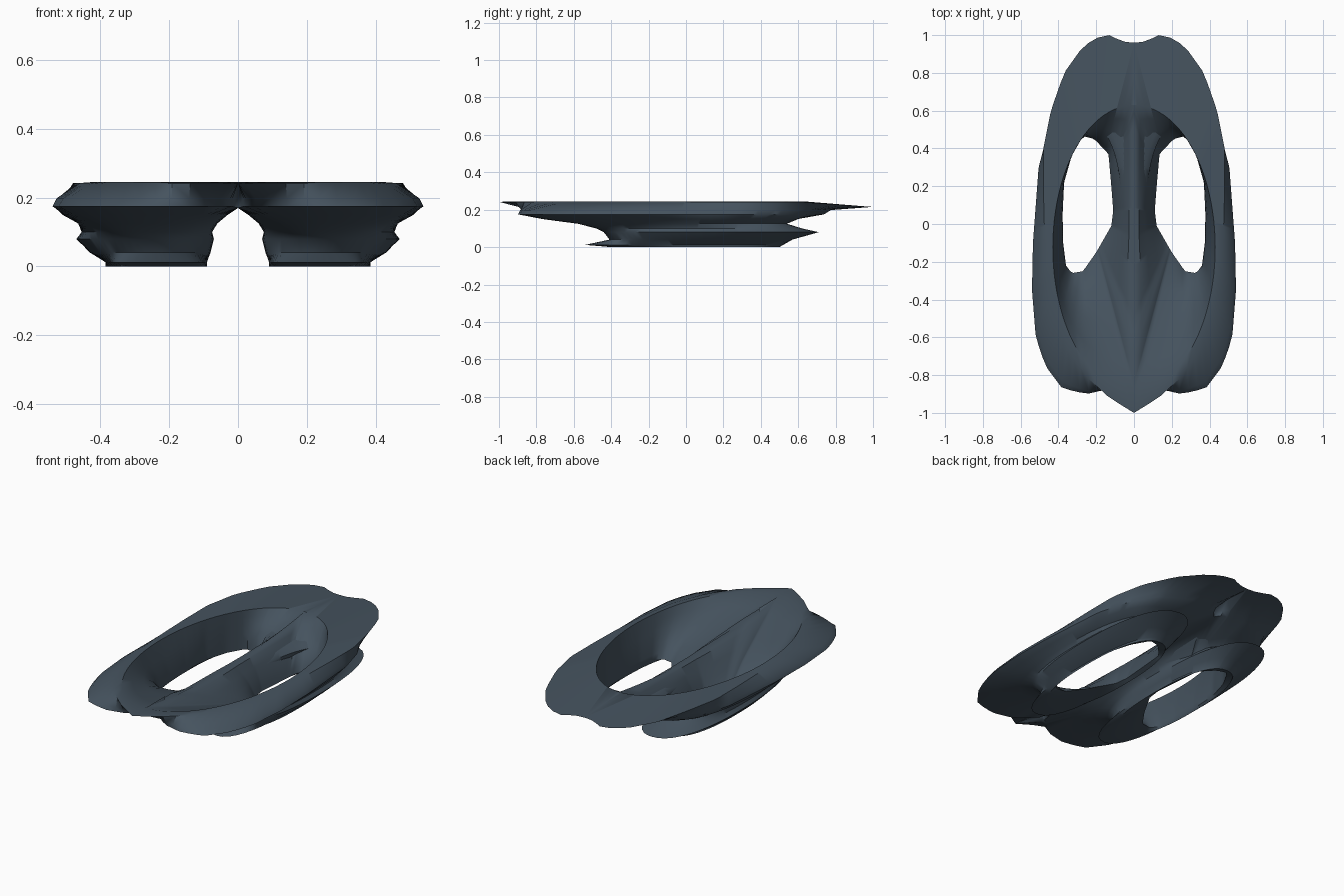
import bpy, bmesh, math

if "Cube" in bpy.data.objects:
    bpy.data.objects.remove(bpy.data.objects["Cube"])

CX, CY = 0.24, 0.05          # middle of the right-hand opening

slate = bpy.data.materials.new("dark_slate")
slate.diffuse_color = (0.06, 0.086, 0.113, 1)
slate.use_nodes = True
slate.node_tree.nodes["Principled BSDF"].inputs["Base Color"].default_value = slate.diffuse_color

# Rays around the opening, with extra ones through the outline's tips
angles = [2 * math.pi * i / 120 for i in range(120)]
for x, y in ((0, -1.0), (0, 0.96), (0.13, 1.0), (0, 0.63), (0, -0.88)):
    angles.append(math.atan2(y - CY, x - CX) % (2 * math.pi))
angles.sort()


def cast(poly):
    """Resample a closed outline along the shared rays."""
    out = []
    for a in angles:
        dx, dy = math.cos(a), math.sin(a)
        best = 0
        for (x1, y1), (x2, y2) in zip(poly, poly[1:] + poly[:1]):
            ex, ey = x2 - x1, y2 - y1
            d = dx * ey - dy * ex
            if abs(d) < 1e-9:
                continue
            t = ((x1 - CX) * ey - (y1 - CY) * ex) / d
            s = ((x1 - CX) * dy - (y1 - CY) * dx) / d
            if t > 0 and -1e-6 <= s <= 1 + 1e-6:
                best = max(best, t)
        x = CX + dx * best
        out.append((0.0 if x < 1e-4 else x, CY + dy * best))
    return out


def oval(x0, x1, y0, y1, power=0.85):
    """Ellipse with slightly squared corners."""
    pts = []
    for k in range(64):
        c, s = math.cos(k * math.pi / 32), math.sin(k * math.pi / 32)
        pts.append(((x0 + x1) / 2 + (x1 - x0) / 2 * math.copysign(abs(c) ** power, c),
                    (y0 + y1) / 2 + (y1 - y0) / 2 * math.copysign(abs(s) ** power, s)))
    return pts


def level(pts, z):
    return [(x, y, z) for x, y in pts]


def funnel(a, b, t, z):
    """Ring between opening and rim, a little steeper towards the back."""
    out = []
    for p, q in zip(a, b):
        k = t * (1 - 0.35 * (1 - t) * min(1, max(0, (p[1] + 0.2) / 0.5)))
        ridge = min(1, q[0] / 0.15)      # lower beside the central ridge
        out.append((p[0] * (1 - k) + q[0] * k, p[1] * (1 - k) + q[1] * k,
                    z * (0.9 + 0.1 * ridge) if abs(q[1]) < 0.6 else z))
    return out


# Basin rim: half an ellipse closed by the sagging central ridge
rim = cast([(0.43 * math.cos(a), -0.125 + 0.755 * math.sin(a))
            for a in (-math.pi / 2 + math.pi * k / 48 for k in range(49))])
rim3 = [(x, y, 0.245 - (0.057 * (1 - ((y + 0.125) / 0.755) ** 2) if x < 0.001 else 0))
        for x, y in rim]
# Eye-shaped opening
hole = cast([(.21, .45), (.27, .465), (.33, .36), (.37, .22), (.378, .05), (.375, -.1), (.36, -.22),
             (.33, -.26), (.27, -.25), (.2, -.15), (.12, -.01), (.11, .07), (.12, .2), (.135, .37)])
# Top plate with the thin tongue at the back
plate = cast([(0, .96), (.06, .965), (.13, 1.0), (.2, .985), (.27, .94), (.37, .8), (.44, .6),
              (.48, .4), (.48, .2), (.475, 0), (.46, -.25), (.42, -.48), (.34, -.68),
              (.24, -.82), (.13, -.92), (0, -1.0)])
plate3 = [(x, y, 0.242 - 0.027 * min(1, max(0, (y - 0.6) / 0.4))) for x, y in plate]
# Bulging side lobe under the plate
lobe = cast([(0, .7), (.2, .74), (.37, .64), (.46, .47), (.505, .3), (.535, -.1), (.54, -.35),
             (.52, -.6), (.47, -.75), (.38, -.87), (.25, -.9), (.12, -.87), (0, -.76)])

rings = [rim3,
         funnel(hole, rim, 0.8, 0.205),
         funnel(hole, rim, 0.55, 0.155),
         funnel(hole, rim, 0.28, 0.10),
         funnel(hole, rim, 0.1, 0.045),
         level(hole, 0.012),
         level(cast(oval(.09, .385, -.4, .5)), 0.0)]
# Stacked folds of the underside, bottom to top
for x0, x1, y0, y1, z in ((.09, .385, -.54, .52, .012), (.08, .43, -.41, .57, .04),
                          (.07, .47, -.44, .71, .08), (.075, .455, -.48, .62, .1),
                          (.06, .465, -.58, .54, .125), (.03, .51, -.77, .6, .15)):
    rings.append(level(cast(oval(x0, x1, y0, y1)), z))
rings += [[(x, y, 0.175 if x > 0.001 else 0.17) for x, y in lobe],
          [(p[0] * .85 + q[0] * .15, p[1] * .85 + q[1] * .15, 0.198) for p, q in zip(lobe, plate)],
          plate3]

# Skin the rings into one closed half, open along the mirror plane
bm = bmesh.new()
verts = [[bm.verts.new(p) for p in r] for r in rings]
n = len(angles)
for k, a in enumerate(verts):
    b = verts[(k + 1) % len(verts)]
    for i in range(n):
        j = (i + 1) % n
        quad = (a[i], a[j], b[j], b[i])
        if max(v.co.x for v in quad) > 1e-4:
            bm.faces.new(quad)
bmesh.ops.delete(bm, geom=[v for v in bm.verts if not v.link_faces], context='VERTS')
mesh = bpy.data.meshes.new("double_ring_shell")
bm.to_mesh(mesh)
bm.free()
mesh.materials.append(slate)
shell = bpy.data.objects.new("double_ring_shell", mesh)
bpy.context.collection.objects.link(shell)

mirror = shell.modifiers.new("mirror", 'MIRROR')
mirror.use_clip = True
mirror.merge_threshold = 0.001

bpy.context.view_layer.objects.active = shell
shell.select_set(True)
bpy.ops.object.shade_smooth_by_angle(angle=math.radians(40))
